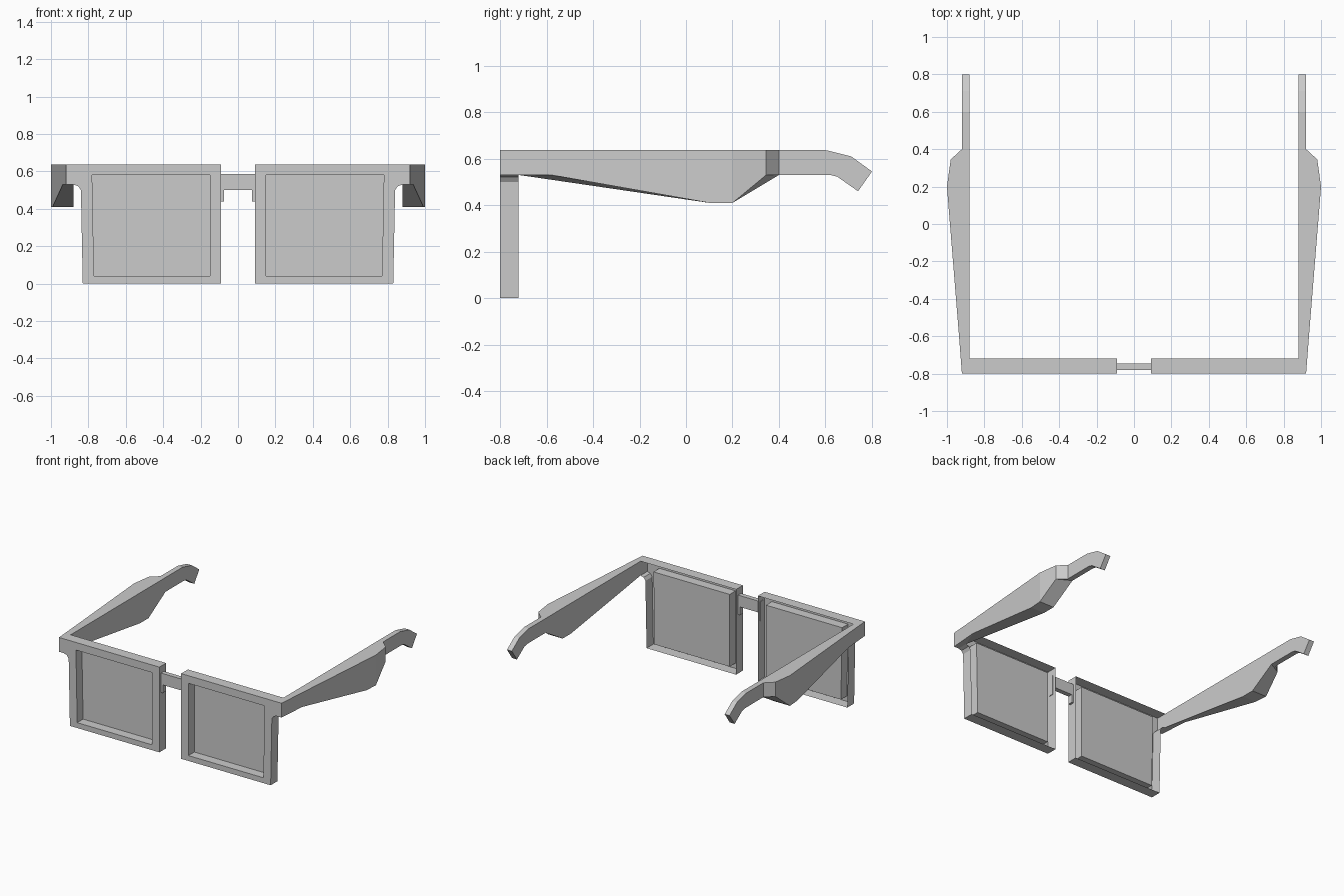
import bpy, bmesh

if "Cube" in bpy.data.objects:
    bpy.data.objects.remove(bpy.data.objects["Cube"])

TOP, FRONT, BACK = 0.637, -0.80, -0.72


def finish(bm, name, mirror=True):
    bmesh.ops.remove_doubles(bm, verts=bm.verts[:], dist=0.0005)
    bmesh.ops.recalc_face_normals(bm, faces=bm.faces[:])
    mesh = bpy.data.meshes.new(name)
    bm.to_mesh(mesh)
    bm.free()
    obj = bpy.data.objects.new(name, mesh)
    bpy.context.collection.objects.link(obj)
    if mirror:
        obj.modifiers.new("Mirror", 'MIRROR').use_mirror_merge = False
    return obj


def ring(bm, pts, y):
    return [bm.verts.new((x, y, z)) for x, z in pts]


def walls(bm, a, b):
    n = len(a)
    for i in range(n):
        j = (i + 1) % n
        bm.faces.new((a[i], a[j], b[j], b[i]))


# Rims: front plate, open-backed outer wall, and recessed lens tray
outline = [(0.09, 0), (0.83, 0), (0.84, 0.50), (0.855, 0.522), (0.88, 0.53),
           (0.88, TOP), (0.09, TOP)]
opening = [(0.15, 0.04), (0.77, 0.04), (0.78, 0.58), (0.15, 0.58)]
bm = bmesh.new()
outer, inner = ring(bm, outline, FRONT), ring(bm, opening, FRONT)
edges = [bm.edges.new((r[i - 1], r[i])) for r in (outer, inner) for i in range(len(r))]
bmesh.ops.triangle_fill(bm, edges=edges, use_beauty=True, use_dissolve=False)
walls(bm, outer, ring(bm, outline, BACK))
lens = ring(bm, opening, BACK - 0.01)
walls(bm, inner, lens)
bm.faces.new(lens)
finish(bm, "lens_rims")

# Bridge: bar with short legs against the rims
bridge = [(-0.095, 0.44), (-0.075, 0.44), (-0.075, 0.50), (0.075, 0.50), (0.075, 0.44),
          (0.095, 0.44), (0.095, 0.585), (-0.095, 0.585)]
bm = bmesh.new()
a, b = ring(bm, bridge, -0.78), ring(bm, bridge, -0.745)
walls(bm, a, b)
bm.faces.new(a)
bm.faces.new(b)
finish(bm, "bridge", mirror=False)

# Temples: loft of four-cornered sections
# outer x, top (inner y, outer y, z), bottom (inner y, outer y, z)
sections = [
    (0.92, (-0.80, -0.80, TOP), (-0.80, -0.80, 0.53)),
    (0.937, (-0.58, -0.58, TOP), (-0.72, -0.58, 0.53)),
    (0.992, (0.10, 0.10, TOP), (0.10, 0.10, 0.41)),
    (1.00, (0.20, 0.20, TOP), (0.20, 0.20, 0.41)),
    (0.98, (0.40, 0.345, TOP), (0.40, 0.345, 0.53)),
    (0.92, (0.40, 0.40, TOP), (0.40, 0.40, 0.53)),
    (0.92, (0.60, 0.60, TOP), (0.62, 0.62, 0.53)),
    (0.92, (0.71, 0.71, 0.61), (0.65, 0.65, 0.523)),
    (0.92, (0.80, 0.80, 0.545), (0.74, 0.74, 0.46)),
]
bm = bmesh.new()
rings = []
for xo, (ti, to, tz), (bi, bo, bz) in sections:
    corners = [(0.88, ti, tz), (xo, to, tz), (xo, bo, bz), (0.88, bi, bz)]
    rings.append([bm.verts.new(c) for c in corners])
for a, b in zip(rings, rings[1:]):
    walls(bm, a, b)
bm.faces.new(rings[0])
bm.faces.new(rings[-1])
finish(bm, "temples")
